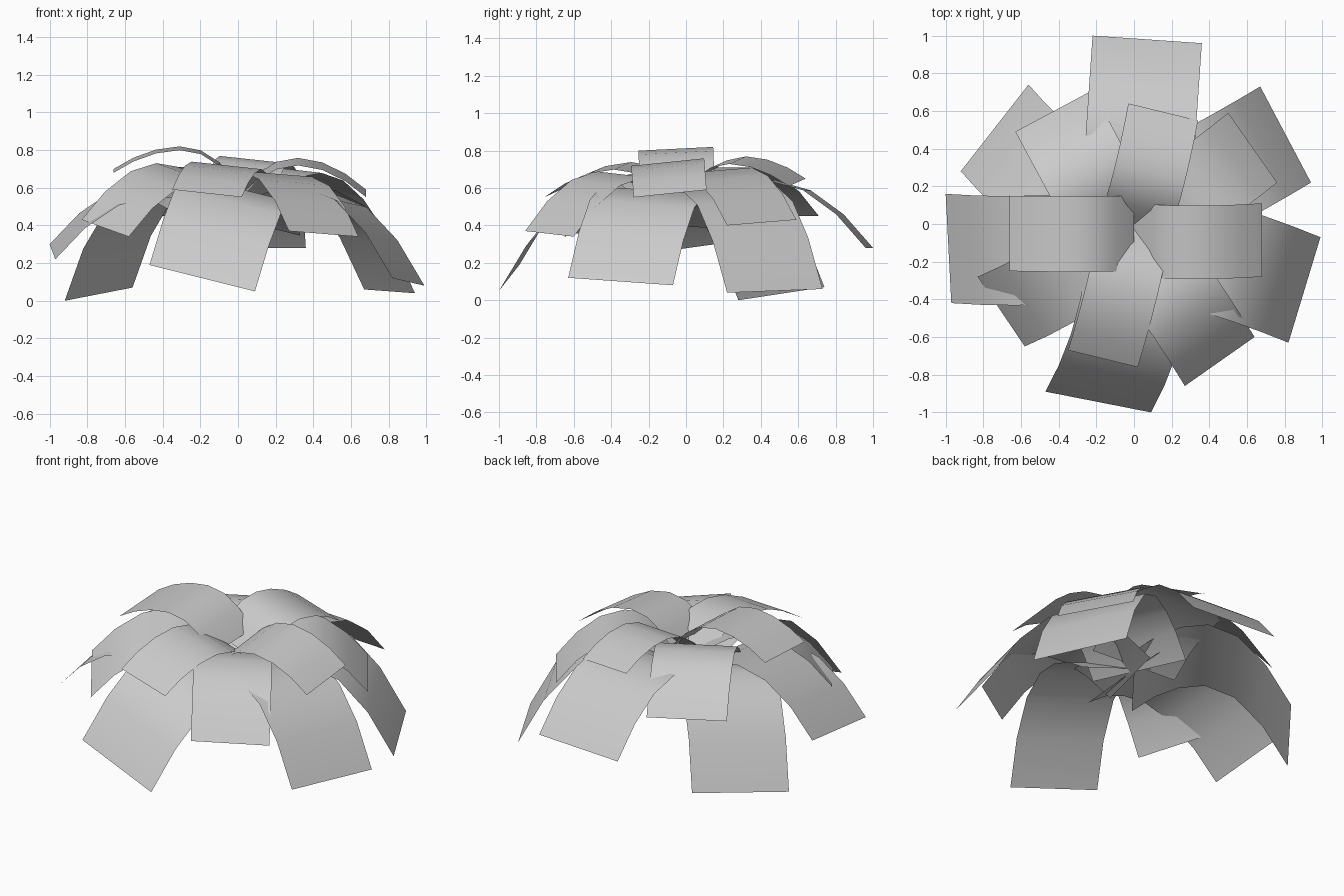
import bpy
from math import radians
from mathutils import Vector

cube = bpy.data.objects.get("Cube")
if cube:
    bpy.data.objects.remove(cube, do_unlink=True)

# One plain pale grey for every leaf
grey = bpy.data.materials.new("pale_grey")
grey.use_nodes = True
colour = (0.6, 0.6, 0.6, 1)
grey.diffuse_color = colour
grey.node_tree.nodes["Principled BSDF"].inputs["Base Color"].default_value = colour

CREST = 0.45      # fraction of the reach where a leaf is highest
BASE_DIP = 0.19   # how far the root lies below the crest
LEAN = 0.75       # how much a rolled leaf leans sideways as it rises
STATIONS = (0, 0.15, 0.3, 0.47, 0.66, 0.84, 1)


def arch(u, drop):
    """Height above the leaf tip at fraction u of its reach."""
    if u < CREST:
        return drop - BASE_DIP * ((CREST - u) / CREST) ** 2
    return drop - drop * ((u - CREST) / (1 - CREST)) ** 2


def make_leaf(name, corner_a, corner_b, drop):
    """Arched ribbon from the middle of the plant out to two tip corners."""
    a, b = Vector(corner_a), Vector(corner_b)
    edge = (b - a).normalized()
    outward = Vector((-edge.y, edge.x, 0)).normalized()
    reach = outward * outward.dot((a + b) / 2)
    # the leaf bends nearly square to its own rolled tip edge
    up = Vector((0, 0, 1)) - edge * edge.z * LEAN
    verts = []
    for u in STATIONS:
        shift = reach * (u - 1) + up * arch(u, drop)
        verts += [a + shift, b + shift]
    faces = [(k, k + 1, k + 3, k + 2) for k in range(0, len(verts) - 2, 2)]
    mesh = bpy.data.meshes.new(name)
    mesh.from_pydata(verts, [], faces)
    mesh.materials.append(grey)
    mesh.update()
    if mesh.polygons[0].normal.z < 0:
        mesh.flip_normals()
    leaf = bpy.data.objects.new(name, mesh)
    bpy.context.collection.objects.link(leaf)
    bpy.context.view_layer.objects.active = leaf
    leaf.select_set(True)
    bpy.ops.object.shade_smooth_by_angle(angle=radians(60))
    leaf.select_set(False)


# Upper ring of short leaves
make_leaf("upper_leaf_right", (-.66, .15, .7), (-.66, -.25, .68), .12)
make_leaf("upper_leaf_left", (.68, .11, .59), (.68, -.28, .55), .17)
make_leaf("upper_leaf_front", (-.35, -.67, .59), (.02, -.76, .55), .15)
make_leaf("upper_leaf_back", (-.03, .64, .65), (.34, .55, .61), .12)

# Middle ring on the diagonals
make_leaf("middle_leaf_back_right", (-.63, .49, .45), (-.22, .71, .45), .26)
make_leaf("middle_leaf_back_left", (.5, .59, .43), (.76, .22, .4), .28)
make_leaf("middle_leaf_front_left", (.27, -.86, .37), (.64, -.6, .34), .32)
make_leaf("middle_leaf_front_right", (-.58, -.65, .34), (-.83, -.28, .43), .31)

# Lower ring of long, wide, drooping leaves
make_leaf("lower_leaf_right", (-1, .16, .3), (-.97, -.42, .22), .34)
make_leaf("lower_leaf_back", (-.22, 1, .28), (.36, .96, .28), .36)
make_leaf("lower_leaf_left", (.99, -.07, .08), (.82, -.63, .12), .49)
make_leaf("lower_leaf_front", (-.47, -.89, .19), (.09, -1, .05), .5)
make_leaf("lower_leaf_back_right", (-.56, .74, .07), (-.92, .28, 0), .56)
make_leaf("lower_leaf_back_left", (.67, .73, .06), (.94, .22, .04), .55)
